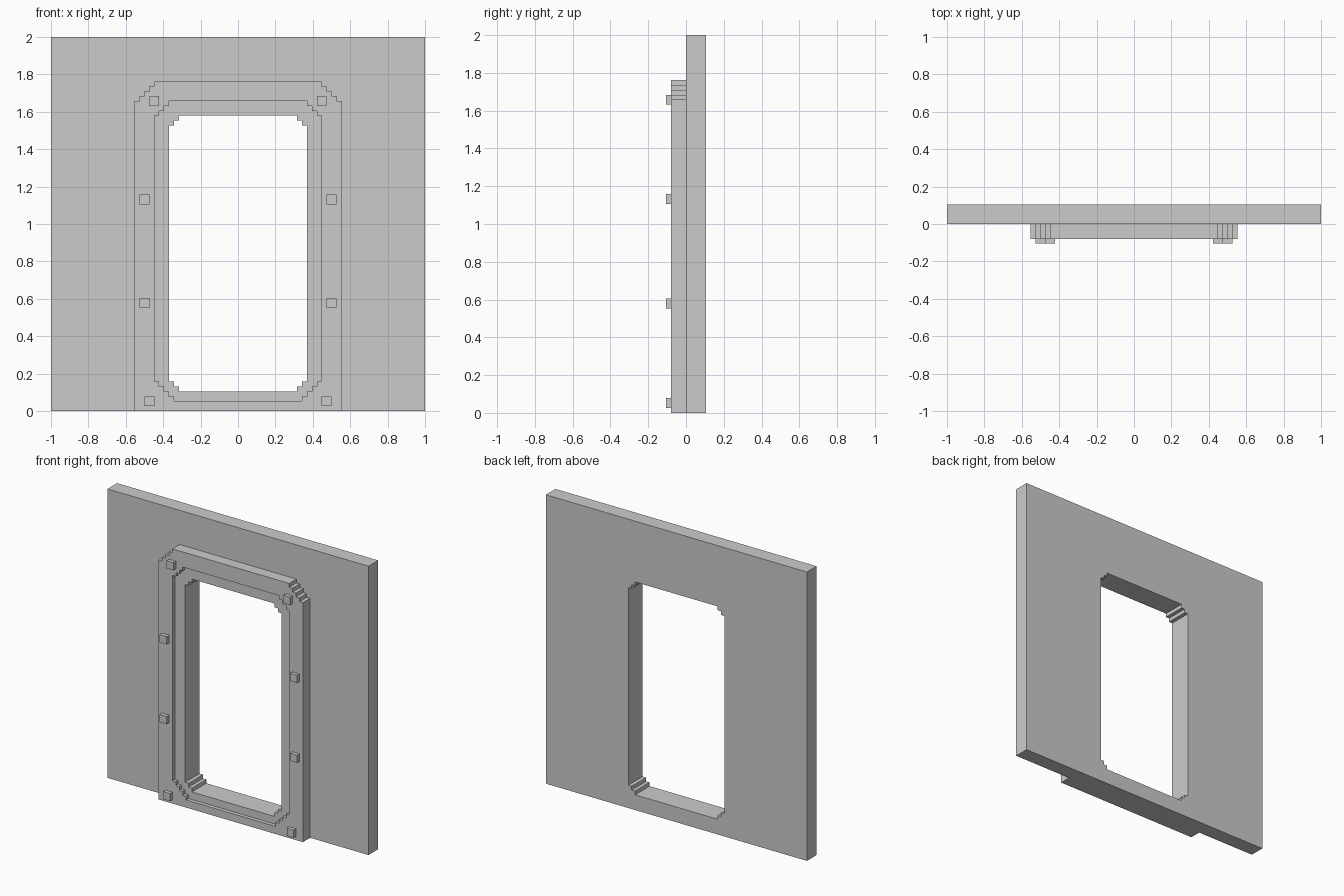
import bpy, bmesh

if "Cube" in bpy.data.objects:
    bpy.data.objects.remove(bpy.data.objects["Cube"])

U = 1 / 38  # the model sits on a grid, 76 units wide


def stepped_outline(half, z_low, z_high, n_low, n_high):
    """Symmetric outline with staircase corners of n steps, in grid units."""
    right = []
    for i in range(n_low):
        x, z = half - n_low + i, z_low + i
        right += [(x, z), (x, z + 1)]
    right += [(half, z_low + n_low), (half, z_high - n_high)]
    for i in range(n_high):
        x, z = half - i - 1, z_high - n_high + i
        right += [(x, z), (x, z + 1)]
    return right + [(-x, z) for x, z in reversed(right)]


def prism(name, outline, y0, y1):
    """Extrude an x-z outline from y0 to y1."""
    bm = bmesh.new()
    face = bm.faces.new([bm.verts.new((x * U, y0 * U, z * U)) for x, z in outline])
    ext = bmesh.ops.extrude_face_region(bm, geom=[face])
    verts = [v for v in ext["geom"] if isinstance(v, bmesh.types.BMVert)]
    bmesh.ops.translate(bm, verts=verts, vec=(0, (y1 - y0) * U, 0))
    bmesh.ops.recalc_face_normals(bm, faces=bm.faces)
    mesh = bpy.data.meshes.new(name)
    bm.to_mesh(mesh)
    bm.free()
    obj = bpy.data.objects.new(name, mesh)
    bpy.context.collection.objects.link(obj)
    return obj


def cut(obj, cutter):
    mod = obj.modifiers.new("cut", 'BOOLEAN')
    mod.operation = 'DIFFERENCE'
    mod.solver = 'EXACT'
    mod.object = cutter
    cutter.hide_render = True
    cutter.hide_set(True)


# Wall panel and raised door frame
wall = prism("wall", stepped_outline(38, 0, 76, 0, 0), 0, 4)
frame = prism("door_frame", stepped_outline(21, 0, 67, 0, 4), -3, 0)

# Through opening, and the shallow rebate around it on the frame front
opening = prism("opening_cutter", stepped_outline(14, 4, 60, 2, 2), -6, 7)
rebate = prism("rebate_cutter", stepped_outline(17, 2, 63, 4, 3), -5, -2)
cut(wall, opening)
cut(frame, rebate)
cut(frame, opening)

# Square bolts, mirrored left and right
for i, (x, z) in enumerate([(17, 1), (18, 21), (18, 42), (16, 62)]):
    for side, s in (("right", 1), ("left", -1)):
        square = [(s * x, z), (s * (x + 2), z), (s * (x + 2), z + 2), (s * x, z + 2)]
        prism(f"bolt_{side}_{i + 1}", square, -4, -3)
